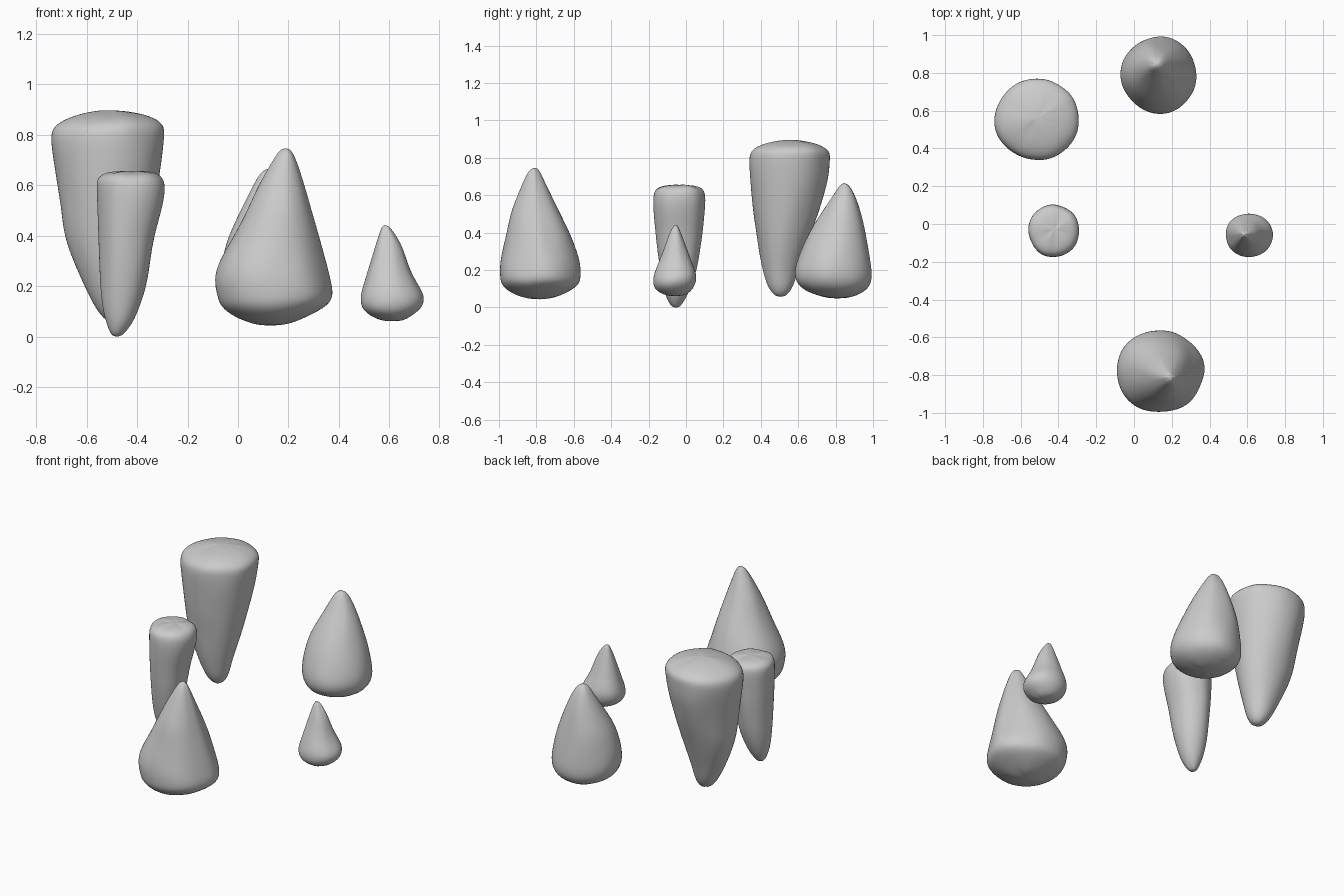
import bpy, bmesh
from math import sin, cos, pi
from mathutils import Vector, noise

SIDES = 20


def spike(name, bottom, rings, top, seed, amp=0.05):
    """Loft rounded rings (z, x0, x1, y0, y1) between two poles into a weathered spike."""
    bm = bmesh.new()
    loops = []
    for z, x0, x1, y0, y1 in rings:
        loop = []
        for i in range(SIDES):
            a = 2 * pi * i / SIDES
            d = Vector((cos(a), sin(a), 0))
            # vertical ridges plus finer dents
            n = noise.noise(Vector((d.x * 1.7, d.y * 1.7, z * 2)) + Vector((seed, 0, 0)))
            n += 0.6 * noise.noise(Vector((d.x * 4, d.y * 4, z * 7)) + Vector((0, seed, 3)))
            k = 1.005 + amp * n
            loop.append(bm.verts.new(((x0 + x1) / 2 + k * d.x * (x1 - x0) / 2,
                                      (y0 + y1) / 2 + k * d.y * (y1 - y0) / 2,
                                      z + 0.006 * n)))
        loops.append(loop)
    low, high = bm.verts.new(bottom), bm.verts.new(top)
    for i in range(SIDES):
        j = (i + 1) % SIDES
        bm.faces.new((low, loops[0][j], loops[0][i]))
        bm.faces.new((high, loops[-1][i], loops[-1][j]))
        for a, b in zip(loops, loops[1:]):
            bm.faces.new((a[i], a[j], b[j], b[i]))
    for f in bm.faces:
        f.smooth = True
    me = bpy.data.meshes.new(name)
    bm.to_mesh(me)
    bm.free()
    ob = bpy.data.objects.new(name, me)
    bpy.context.collection.objects.link(ob)
    m = ob.modifiers.new("smooth", 'SUBSURF')
    m.levels = m.render_levels = 2
    return ob


# hanging spikes: blunt top, narrow rounded tip below
spike("large_stalactite", (-.49, .505, .055), [
    (.065, -.525, -.455, .47, .54), (.11, -.565, -.43, .435, .575),
    (.2, -.61, -.41, .41, .60), (.3, -.655, -.38, .39, .635),
    (.4, -.69, -.355, .375, .67), (.5, -.70, -.335, .36, .705),
    (.6, -.715, -.315, .35, .735), (.7, -.73, -.30, .34, .765),
    (.795, -.745, -.29, .335, .775), (.84, -.725, -.29, .345, .775),
    (.875, -.65, -.345, .41, .71), (.893, -.57, -.44, .51, .62)],
    (-.51, .56, .897), 1.3)
spike("small_stalactite", (-.48, -.055, -.002), [
    (.006, -.505, -.455, -.08, -.03), (.05, -.52, -.42, -.105, 0),
    (.1, -.535, -.395, -.12, .025), (.2, -.547, -.36, -.14, .06),
    (.3, -.55, -.345, -.155, .075), (.4, -.555, -.33, -.165, .09),
    (.5, -.557, -.30, -.175, .10), (.58, -.56, -.285, -.178, .108),
    (.63, -.56, -.295, -.172, .10), (.65, -.52, -.33, -.13, .065),
    (.655, -.46, -.38, -.06, 0)],
    (-.42, -.03, .655), 5.1)

# standing spikes: bulging base, rounded point above
spike("front_stalagmite", (.13, -.78, .042), [
    (.05, .06, .21, -.86, -.71), (.08, -.02, .28, -.945, -.63),
    (.12, -.075, .355, -.99, -.57), (.16, -.09, .378, -1.0, -.56),
    (.23, -.108, .365, -1.0, -.56), (.3, -.085, .345, -.985, -.58),
    (.4, -.02, .318, -.96, -.62), (.5, .035, .29, -.94, -.67),
    (.6, .08, .262, -.90, -.72), (.7, .14, .23, -.86, -.77),
    (.738, .165, .21, -.835, -.79)],
    (.188, -.81, .748), 9.7)
spike("back_stalagmite", (.13, .80, .047), [
    (.055, .06, .20, .73, .88), (.08, -.01, .27, .65, .95),
    (.12, -.055, .32, .595, .995), (.18, -.072, .338, .575, 1.0),
    (.25, -.07, .325, .59, .99), (.32, -.06, .305, .615, .98),
    (.4, -.04, .275, .65, .965), (.5, .01, .235, .715, .94),
    (.6, .06, .185, .785, .905), (.65, .09, .155, .815, .875)],
    (.12, .845, .668), 14.2)
spike("small_stalagmite", (.61, -.055, .06), [
    (.065, .56, .66, -.11, 0), (.09, .51, .70, -.16, .03),
    (.12, .485, .735, -.178, .05), (.16, .483, .742, -.178, .06),
    (.2, .495, .72, -.165, .052), (.25, .51, .69, -.145, .03),
    (.3, .525, .67, -.125, .012), (.36, .543, .65, -.105, -.01),
    (.41, .56, .62, -.083, -.03), (.435, .57, .60, -.068, -.042)],
    (.582, -.055, .443), 21.4)
